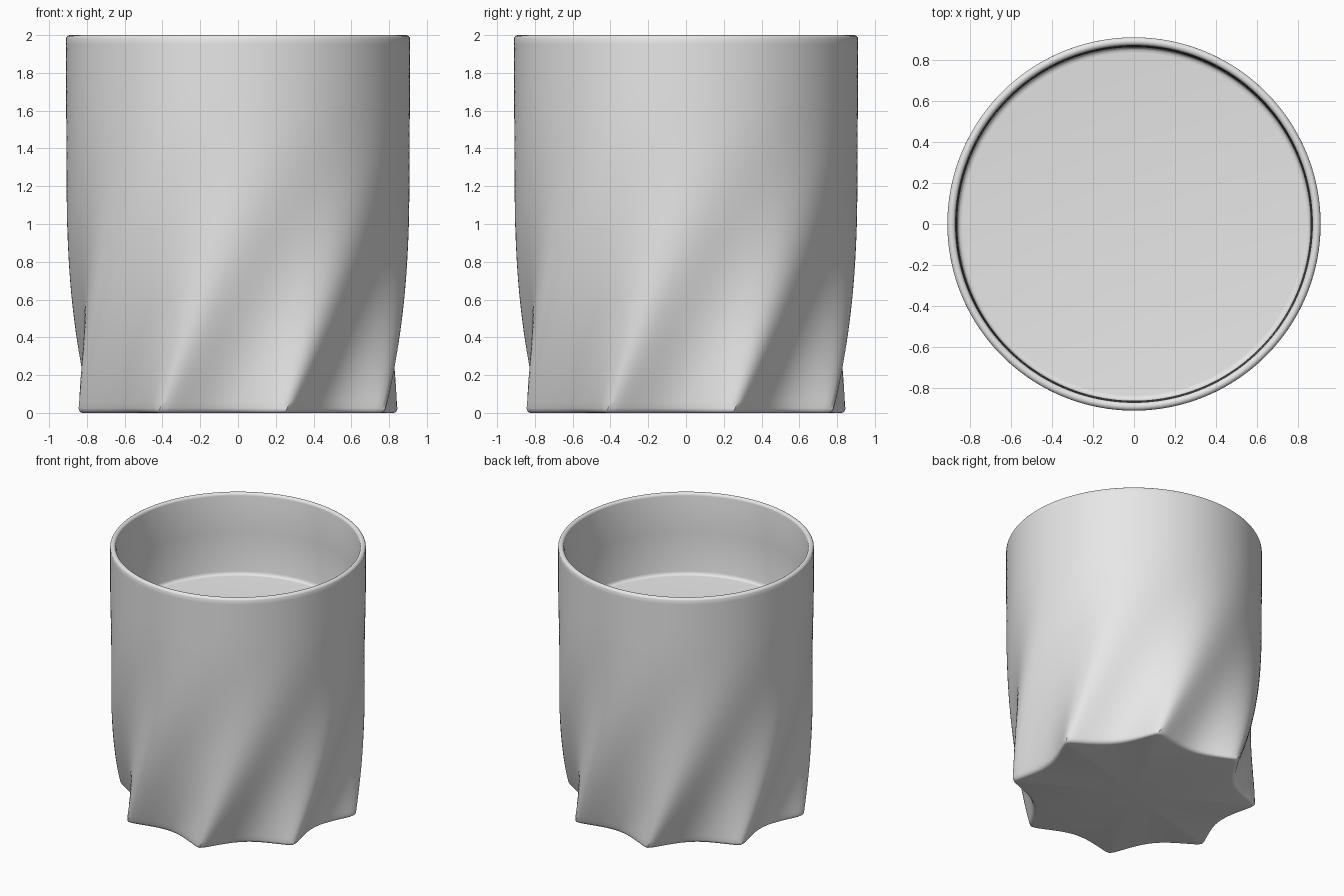
import bpy, bmesh, math

if "Cube" in bpy.data.objects:
    bpy.data.objects.remove(bpy.data.objects["Cube"])

SEG, TIPS = 24, 8
N = SEG * TIPS
R_TOP = 0.91


def outer_radius(u, z):
    """Star section at the base that fades into a circle; u = 0 at a tip, 1 at a valley."""
    t = min(z / 1.7, 1.0)
    fade = (1 - t) ** 2
    tip = R_TOP - 0.028 * fade
    depth = 0.145 * fade
    e = 0.05 + 0.6 * z                      # ridges soften with height
    soft = (math.sqrt(u * u + e * e) - e) / (math.sqrt(1 + e * e) - e)
    return tip - depth * (1 - (1 - soft) ** 2)


def ring(bm, z, inset=0.0, fixed=None):
    """One horizontal ring, turned counter-clockwise as it rises."""
    verts = []
    start = math.radians(-90 + 16.5 + 25 * z)
    for j in range(N):
        u = (j % SEG) / (SEG / 2)
        u = min(u, 2 - u)
        r = (fixed if fixed is not None else outer_radius(u, z)) - inset
        a = start + 2 * math.pi * j / N
        verts.append(bm.verts.new((r * math.cos(a), r * math.sin(a), z)))
    return verts


bm = bmesh.new()
rings = []

# rounded foot
F = 0.025
for k in range(5):
    a = math.pi / 2 * k / 4
    rings.append(ring(bm, F * (1 - math.cos(a)), F * (1 - math.sin(a))))
# twisted outer wall
for k in range(1, 61):
    rings.append(ring(bm, F + (1.985 - F) * k / 60))
# rounded rim
for k in range(1, 9):
    a = math.pi * k / 8
    rings.append(ring(bm, 1.98 + 0.02 * math.sin(a), fixed=0.89 + 0.02 * math.cos(a)))
# inner wall and small fillet into the raised floor
for z, r in ((1.7, 0.866), (1.39, 0.862), (1.375, 0.858), (1.367, 0.85), (1.365, 0.835)):
    rings.append(ring(bm, z, fixed=r))

for lo, hi in zip(rings, rings[1:]):
    for j in range(N):
        k = (j + 1) % N
        bm.faces.new((lo[j], lo[k], hi[k], hi[j]))

# underside and inner floor
base = bm.verts.new((0, 0, 0))
floor = bm.verts.new((0, 0, 1.365))
for j in range(N):
    k = (j + 1) % N
    bm.faces.new((base, rings[0][k], rings[0][j]))
    bm.faces.new((floor, rings[-1][j], rings[-1][k]))

mesh = bpy.data.meshes.new("twisted_cup")
bm.to_mesh(mesh)
bm.free()
cup = bpy.data.objects.new("twisted_cup", mesh)
bpy.context.collection.objects.link(cup)

# plain grey
grey = bpy.data.materials.new("light_grey")
grey.diffuse_color = (0.8, 0.8, 0.8, 1)
grey.use_nodes = True
grey.node_tree.nodes["Principled BSDF"].inputs["Base Color"].default_value = grey.diffuse_color
mesh.materials.append(grey)

bpy.context.view_layer.objects.active = cup
cup.select_set(True)
bpy.ops.object.shade_smooth_by_angle(angle=math.radians(40))
